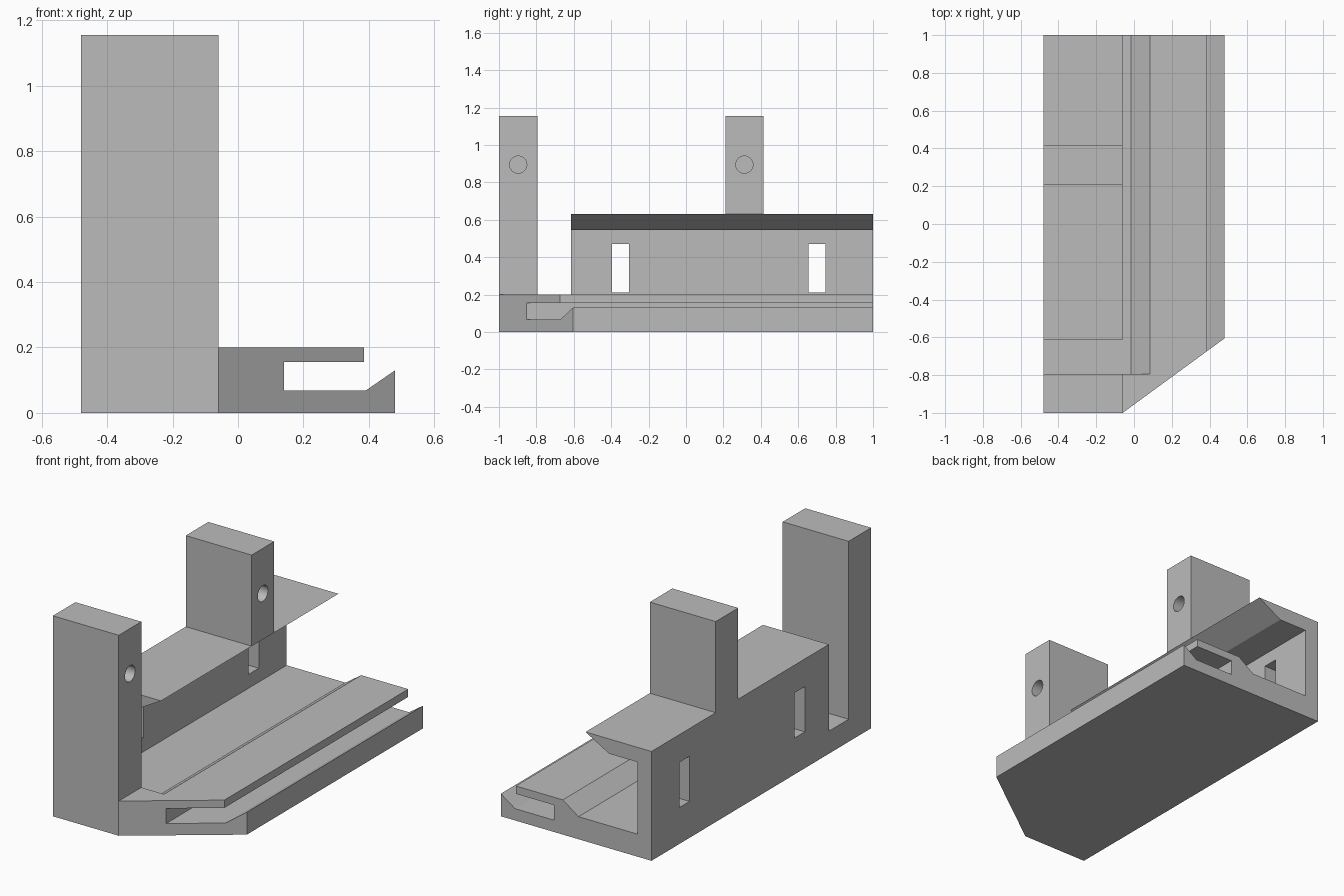
import bpy
import math
from mathutils import Matrix

cube = bpy.data.objects.get("Cube")
if cube:
    bpy.data.objects.remove(cube, do_unlink=True)

grey = bpy.data.materials.new("plain grey")
grey.use_nodes = True
colour = (0.5, 0.5, 0.5, 1)
grey.diffuse_color = colour
grey.node_tree.nodes["Principled BSDF"].inputs["Base Color"].default_value = colour

LEFT, INNER, POST, RIGHT = -0.48, -0.39, -0.06, 0.48
FLOOR, DECK, WALL_TOP, POST_TOP = 0.13, 0.2, 0.63, 1.155


def prism(name, outline, start, end, axis="Y"):
    """Extrude a closed outline, (x, z) along Y or (x, y) along Z."""
    def place(a, b, t):
        return (a, t, b) if axis == "Y" else (a, b, t)
    n = len(outline)
    verts = [place(a, b, t) for t in (start, end) for a, b in outline]
    faces = [tuple(range(n)), tuple(range(2 * n - 1, n - 1, -1))]
    faces += [(i, i + n, (i + 1) % n + n, (i + 1) % n) for i in range(n)]
    mesh = bpy.data.meshes.new(name)
    mesh.from_pydata(verts, [], faces)
    mesh.materials.append(grey)
    obj = bpy.data.objects.new(name, mesh)
    bpy.context.collection.objects.link(obj)
    bpy.context.view_layer.objects.active = obj
    bpy.ops.object.select_all(action="DESELECT")
    obj.select_set(True)
    bpy.ops.object.mode_set(mode="EDIT")
    bpy.ops.mesh.select_all(action="SELECT")
    bpy.ops.mesh.normals_make_consistent(inside=False)
    bpy.ops.object.mode_set(mode="OBJECT")
    return obj


def box(name, x0, x1, y0, y1, z0, z1):
    return prism(name, [(x0, z0), (x1, z0), (x1, z1), (x0, z1)], y0, y1)


def combine(target, other, operation):
    """Apply a boolean and discard the helper object."""
    other.hide_render = True
    mod = target.modifiers.new(operation, "BOOLEAN")
    mod.operation, mod.solver, mod.object = operation, "EXACT", other
    bpy.context.view_layer.objects.active = target
    bpy.ops.object.modifier_apply(modifier=mod.name)
    bpy.data.objects.remove(other, do_unlink=True)


# Base with the grooved rail along its right edge
body = prism("rail_base", [
    (LEFT, 0), (RIGHT, 0), (RIGHT, 0.13), (0.39, 0.068), (0.14, 0.068),
    (0.14, 0.155), (0.385, 0.155), (0.385, DECK), (LEFT, DECK)], -1, 1)

# Sunken channel with a ramped edge, stopping behind the front post
channel = prism("channel_cutter", [
    (-0.6, FLOOR), (-0.015, FLOOR), (0.085, DECK), (0.085, 0.3), (-0.6, 0.3)],
    -0.795, 1.1)
combine(body, channel, "DIFFERENCE")

# Diagonal front corner
corner = prism("corner_cutter", [
    (POST, -1), (RIGHT, -0.605), (0.615, -0.506), (0.615, -1.2), (POST, -1.2)],
    -0.1, 0.4, "Z")
combine(body, corner, "DIFFERENCE")

# Side wall with a tapered overhanging top
wall = prism("side_wall", [
    (LEFT, 0), (INNER, 0), (INNER, 0.545), (-0.21, 0.545), (POST, WALL_TOP),
    (LEFT, WALL_TOP)], -0.615, 1)
combine(body, wall, "UNION")

# Two posts
combine(body, box("front_post", LEFT, POST, -1, -0.795, 0, POST_TOP), "UNION")
combine(body, box("back_post", LEFT, POST, 0.21, 0.415, WALL_TOP, POST_TOP), "UNION")

# Upright slots through the wall
for y in (-0.35, 0.7):
    combine(body, box("slot_cutter", -0.6, -0.3, y - 0.046, y + 0.046, 0.21, 0.47),
            "DIFFERENCE")

# Blind round holes in the posts
for y in (-0.897, 0.312):
    ring = [(0.046 * math.cos(i * math.tau / 32), 0.046 * math.sin(i * math.tau / 32))
            for i in range(32)]
    drill = prism("hole_cutter", ring, -0.3, 0.1)
    drill.data.transform(Matrix.Translation((POST, y, 0.895))
                         @ Matrix.Rotation(-math.pi / 2, 4, "Z"))
    combine(body, drill, "DIFFERENCE")

body.name = "rail_bracket"
bpy.ops.object.select_all(action="DESELECT")
body.select_set(True)
bpy.context.view_layer.objects.active = body
bpy.ops.object.shade_smooth_by_angle(angle=math.radians(25))
